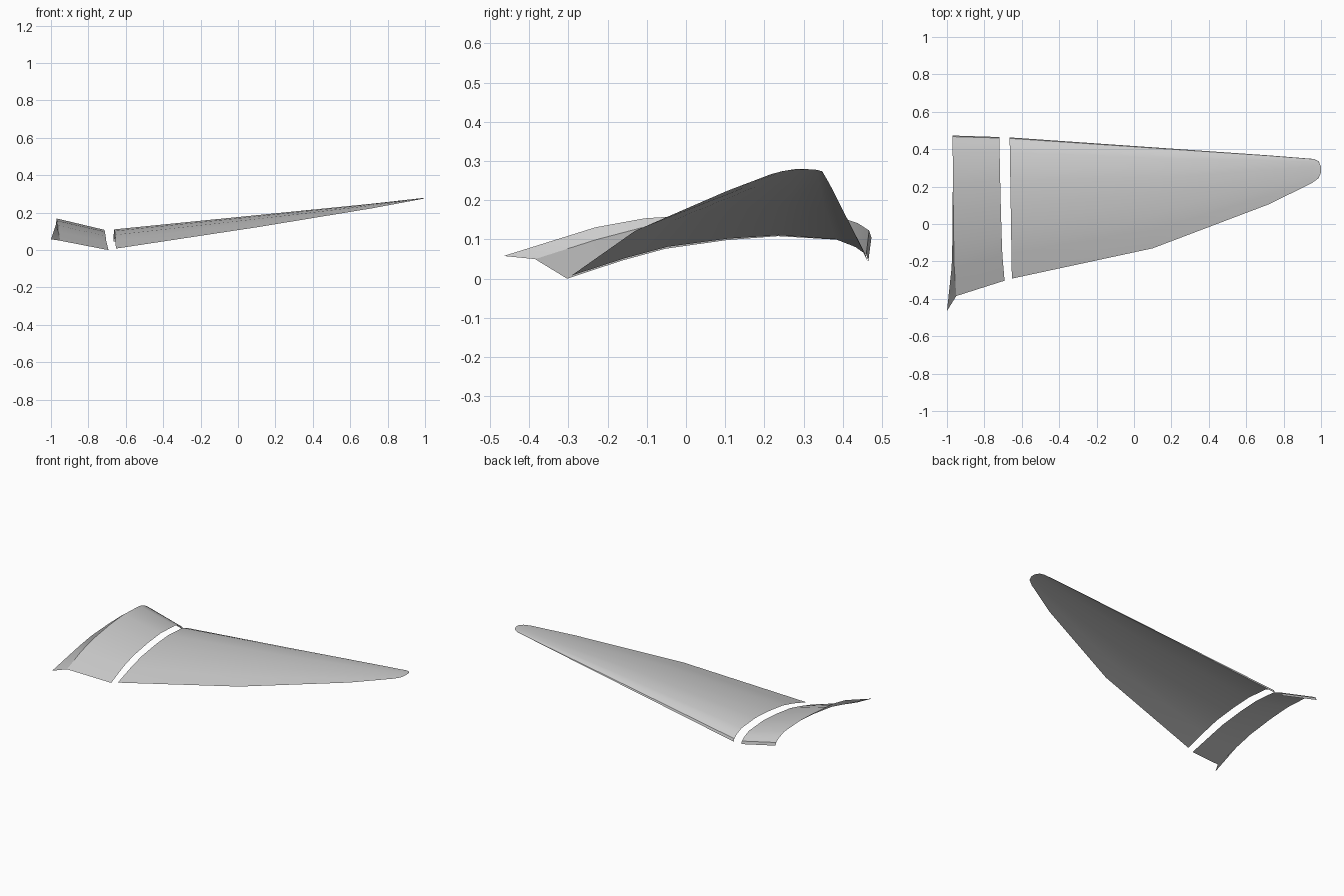
import bpy
import math
from mathutils import Vector

cube = bpy.data.objects.get("Cube")
if cube:
    bpy.data.objects.remove(cube, do_unlink=True)

# One light grey skin colour
grey = bpy.data.materials.new("light grey skin")
grey.use_nodes = True
grey.diffuse_color = (0.6, 0.6, 0.6, 1)
grey.node_tree.nodes["Principled BSDF"].inputs["Base Color"].default_value = (0.6, 0.6, 0.6, 1)

# Cambered sheet profile: chord fraction, relative height (ends in a small turned-down lip)
CAMBER = [(0, 0), (0.18, 0.49), (0.325, 0.8), (0.53, 0.97), (0.7, 1),
          (0.895, 0.77), (0.96, 0.48), (0.993, 0.23), (1, 0)]


def section(lead, trail, height, bow=1.0):
    """Chordwise row of points from leading to trailing edge."""
    lead, trail = Vector(lead), Vector(trail)
    row = []
    for t, h in CAMBER:
        p = lead.lerp(trail, t)
        p.x = lead.x + (trail.x - lead.x) * t ** bow
        p.z += h * height
        row.append(p)
    return row


def loft(name, rows):
    """Open sheet through rows ordered along +x, facing up."""
    n = len(rows[0])
    verts = [p for row in rows for p in row]
    faces = [(i * n + j, (i + 1) * n + j, (i + 1) * n + j + 1, i * n + j + 1)
             for i in range(len(rows) - 1) for j in range(n - 1)]
    mesh = bpy.data.meshes.new(name)
    mesh.from_pydata(verts, [], faces)
    mesh.validate()
    mesh.materials.append(grey)
    obj = bpy.data.objects.new(name, mesh)
    bpy.context.collection.objects.link(obj)
    bpy.ops.object.select_all(action='DESELECT')
    obj.select_set(True)
    bpy.context.view_layer.objects.active = obj
    bpy.ops.object.shade_smooth_by_angle(angle=math.radians(30))
    return obj


# Outer wing panel: root, leading edge kink, taper and rounded tip
loft("outer_wing_panel", [
    section((-0.653, -0.292, 0.008), (-0.665, 0.463, 0.045), 0.077),
    section((0.1, -0.13, 0.122), (0.1, 0.41, 0.153), 0.043),
    section((0.72, 0.105, 0.224), (0.72, 0.367, 0.24), 0.013),
    section((0.95, 0.218, 0.267), (0.96, 0.348, 0.273), 0.004),
    section((0.987, 0.245, 0.274), (0.987, 0.335, 0.277), 0.002),
    section((1, 0.275, 0.279), (1, 0.307, 0.279), 0.001),
])

# Inner wing panel, sloping down toward the gap
inner_edge = section((-0.95, -0.385, 0.05), (-0.97, 0.473, 0.105), 0.08, 0.35)
loft("inner_wing_panel", [
    inner_edge,
    section((-0.692, -0.303, 0), (-0.72, 0.465, 0.045), 0.077, 0.5),
])

# Upturned root fairing with a pointed front
offsets = [(-0.05, -0.08, 0.008), (-0.014, 0, 0.032), (-0.008, 0, 0.022),
           (-0.004, 0, 0.009), (-0.001, 0, 0.001)]
crease = inner_edge[:len(offsets)]
loft("root_fairing", [[p + Vector(o) for p, o in zip(crease, offsets)], crease])
